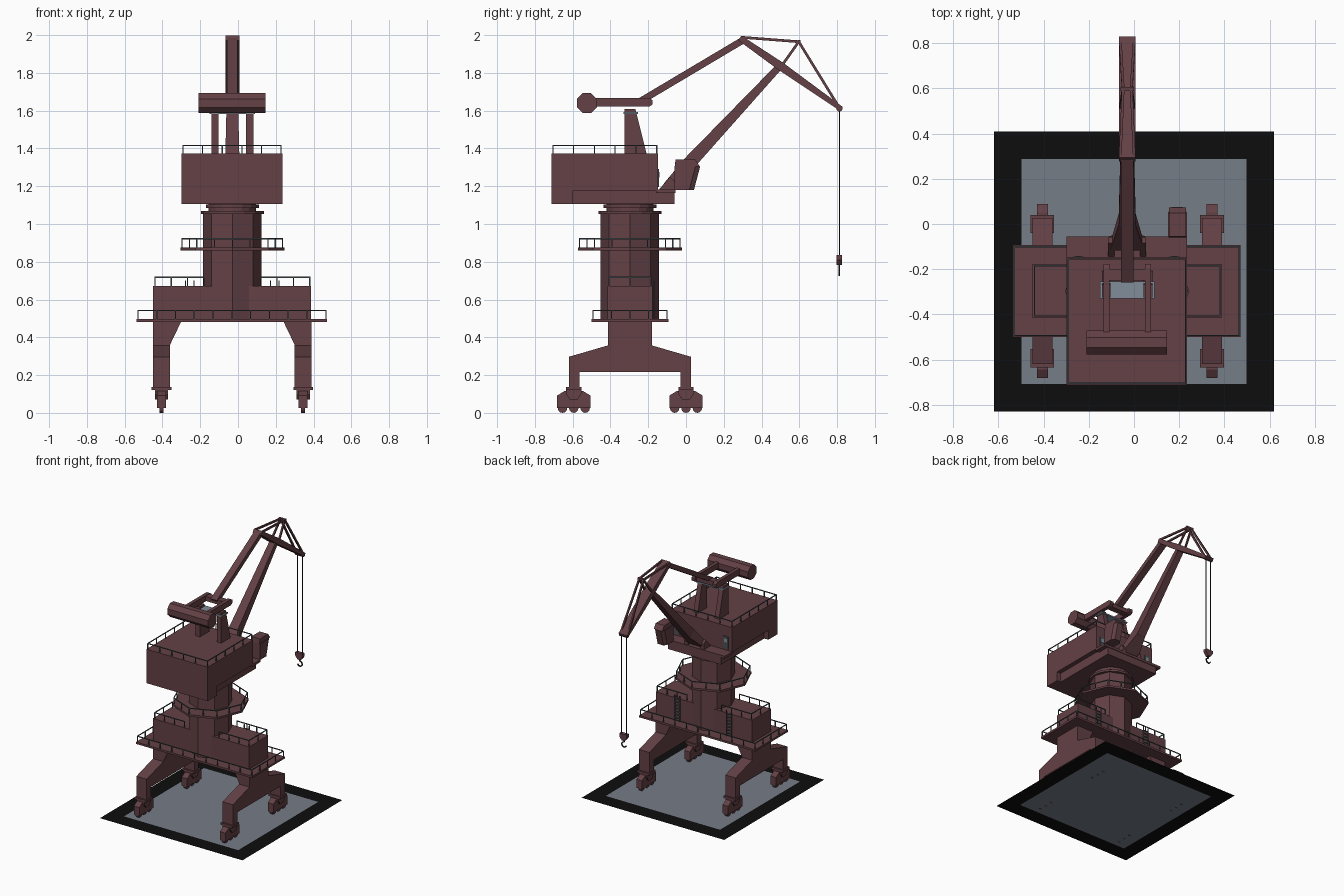
import bpy, bmesh, math
from mathutils import Vector, Matrix

if "Cube" in bpy.data.objects:
    bpy.data.objects.remove(bpy.data.objects["Cube"])

CX, CY = -0.03, -0.297          # slewing axis of the crane


def material(name, rgb):
    m = bpy.data.materials.new(name)
    m.diffuse_color = (*rgb, 1)
    m.use_nodes = True
    m.node_tree.nodes["Principled BSDF"].inputs["Base Color"].default_value = m.diffuse_color
    return m


MAROON = material("maroon paint", (0.125, 0.052, 0.060))
RAIL = material("rail grey", (0.065, 0.085, 0.092))
GRATE = material("grating grey", (0.22, 0.27, 0.32))
STONE = material("paving grey", (0.18, 0.205, 0.245))
BLACK = material("black", (0.004, 0.004, 0.004))
ROPE = material("rope dark", (0.02, 0.015, 0.017))


def finish(name, bm, *mats):
    bmesh.ops.recalc_face_normals(bm, faces=bm.faces)
    me = bpy.data.meshes.new(name)
    bm.to_mesh(me)
    bm.free()
    for m in mats:
        me.materials.append(m)
    ob = bpy.data.objects.new(name, me)
    bpy.context.collection.objects.link(ob)
    return ob


def prism(name, profile, axis, a, b, mat=MAROON):
    """Extrude a 2D profile along x (yz), y (xz) or z (xy)."""
    place = {"x": lambda u, v, t: (t, u, v), "y": lambda u, v, t: (u, t, v),
             "z": lambda u, v, t: (u, v, t)}[axis]
    bm = bmesh.new()
    lo = [bm.verts.new(place(u, v, a)) for u, v in profile]
    hi = [bm.verts.new(place(u, v, b)) for u, v in profile]
    bm.faces.new(lo)
    bm.faces.new(hi)
    n = len(lo)
    for i in range(n):
        bm.faces.new((lo[i], lo[(i + 1) % n], hi[(i + 1) % n], hi[i]))
    return finish(name, bm, mat)


def box(name, x0, x1, y0, y1, z0, z1, mat=MAROON):
    return prism(name, [(x0, y0), (x1, y0), (x1, y1), (x0, y1)], "z", z0, z1, mat)


def ngon(r, n, cx, cy, turn=0.0):
    return [(cx + r * math.cos(turn + math.tau * i / n),
             cy + r * math.sin(turn + math.tau * i / n)) for i in range(n)]


def bar(bm, p, q, w0, h0, w1=None, h1=None):
    """Rectangular bar from p to q, w across and h deep, optionally tapered."""
    p, q = Vector(p), Vector(q)
    d = (q - p).normalized()
    s = Vector((1, 0, 0)) if abs(d.x) < 0.9 else Vector((0, 1, 0))
    s = (s - d * s.dot(d)).normalized()
    u = d.cross(s)
    ends = []
    for c, w, h in ((p, w0, h0), (q, w1 or w0, h1 or h0)):
        ends.append([bm.verts.new(c + s * w * i / 2 + u * h * j / 2)
                     for i, j in ((-1, -1), (1, -1), (1, 1), (-1, 1))])
    bm.faces.new(ends[0])
    bm.faces.new(ends[1])
    for i in range(4):
        k = (i + 1) % 4
        bm.faces.new((ends[0][i], ends[0][k], ends[1][k], ends[1][i]))


def bars(name, segs, w, h, mat=MAROON):
    bm = bmesh.new()
    for p, q in segs:
        bar(bm, p, q, w, h)
    return finish(name, bm, mat)


def railing(name, pts, z, height, closed=True, step=0.1):
    segs = []
    for i in range(len(pts) if closed else len(pts) - 1):
        a, b = Vector((*pts[i], z)), Vector((*pts[(i + 1) % len(pts)], z))
        top = Vector((0, 0, height))
        segs.append((a + top, b + top))
        n = max(1, round((b - a).length / step))
        for k in range(n + 1):
            c = a.lerp(b, k / n)
            segs.append((c, c + top))
    bars(name, segs, 0.006, 0.006, RAIL)


def rect(x0, x1, y0, y1):
    return [(x0, y0), (x1, y0), (x1, y1), (x0, y1)]


# Quay paving with a black border
bm = bmesh.new()
xs, ys = (-0.62, -0.497, 0.497, 0.62), (-0.83, -0.707, 0.287, 0.41)
g = [[bm.verts.new((x, y, 0.002)) for y in ys] for x in xs]
for i in range(3):
    for j in range(3):
        f = bm.faces.new((g[i][j], g[i + 1][j], g[i + 1][j + 1], g[i][j + 1]))
        f.material_index = 0 if i == j == 1 else 1
finish("quay_ground", bm, STONE, BLACK)

# Portal legs, gussets and bogies
half = [(0.117, 0.485), (0.117, 0.357), (0.323, 0.297), (0.323, 0.13), (0.268, 0.13), (0.268, 0.217)]
leg = [(CY + y, z) for y, z in half] + [(CY - y, z) for y, z in reversed(half)]
for side, s in (("left", -1), ("right", 1)):
    lx = CX + s * 0.375
    prism(f"{side}_leg_frame", leg, "x", lx - 0.045, lx + 0.045)
    inner = lx - s * 0.045
    prism(f"{side}_gusset", [(inner, 0.36), (inner, 0.485), (inner - s * 0.06, 0.485)],
          "y", CY - 0.117, CY + 0.117)
    for end, e in (("front", -1), ("back", 1)):
        by = CY + e * 0.297
        tag = f"{side}_{end}"
        box(tag + "_leg_foot", lx - 0.052, lx + 0.052, by - 0.04, by + 0.04, 0.12, 0.136)
        prism(tag + "_pivot", [(by - 0.04, 0.12), (by + 0.04, 0.12), (by + 0.04, 0.1), (by + 0.02, 0.07),
                               (by - 0.02, 0.07), (by - 0.04, 0.1)], "x", lx - 0.035, lx + 0.035)
        prism(tag + "_bogie", [(by - 0.088, 0.025), (by + 0.088, 0.025), (by + 0.088, 0.092), (by + 0.05, 0.115),
                               (by - 0.05, 0.115), (by - 0.088, 0.092)], "x", lx - 0.024, lx + 0.024)
        for k in (-1, 0, 1):
            prism(tag + "_wheel", ngon(0.025, 12, by + k * 0.06, 0.025), "x", lx - 0.011, lx + 0.011)

# Portal deck, cross body and their railings
box("portal_deck", -0.537, 0.472, -0.5, -0.093, 0.482, 0.497)
railing("portal_deck_railing", rect(-0.53, 0.465, -0.493, -0.1), 0.497, 0.045)
box("portal_body", -0.45, 0.387, -0.415, -0.177, 0.49, 0.673)
for s in (-1, 1):
    xi, xo = CX + s * 0.15, CX + s * 0.41
    railing("portal_body_railing", [(xi, -0.407), (xo, -0.407), (xo, -0.185), (xi, -0.185)],
            0.673, 0.045, False)
    # Ladders up the back of the body
    lx = CX + s * 0.225
    segs = [((lx + d, -0.17, 0.497), (lx + d, -0.17, 0.70)) for d in (-0.022, 0.022)]
    segs += [((lx - 0.022, -0.17, 0.52 + k * 0.025), (lx + 0.022, -0.17, 0.52 + k * 0.025)) for k in range(7)]
    bars("body_ladder", segs, 0.006, 0.006, RAIL)

# Octagonal tower, walkway and slewing rings
prism("tower", ngon(0.155, 8, CX, CY), "z", 0.49, 1.056)
prism("tower_walkway", ngon(0.275, 8, CX, CY), "z", 0.86, 0.875)
railing("walkway_railing", ngon(0.266, 8, CX, CY), 0.875, 0.047)
prism("lower_slewing_ring", ngon(0.167, 16, CX, CY), "z", 1.054, 1.07)
prism("slewing_neck", ngon(0.125, 16, CX, CY), "z", 1.07, 1.11)
prism("upper_slewing_ring", ngon(0.14, 16, CX, CY), "z", 1.086, 1.104)

# Machine house with slewing deck and rear ballast
box("slewing_deck", -0.262, 0.2, -0.6, -0.06, 1.105, 1.18)
box("deck_front_lip", -0.298, 0.235, -0.16, -0.055, 1.163, 1.182)
box("machine_house", -0.298, 0.235, -0.712, -0.148, 1.178, 1.372)
box("house_ballast", -0.298, 0.235, -0.712, -0.598, 1.105, 1.18)
railing("house_roof_railing", rect(-0.291, 0.228, -0.705, -0.155), 1.372, 0.044)
for x in (-0.245, 0.18):
    box("house_door", x - 0.022, x + 0.022, -0.15, -0.143, 1.195, 1.29, RAIL)
    box("door_window", x - 0.011, x + 0.011, -0.145, -0.141, 1.245, 1.275, GRATE)

# Operator cab, its front leaning back toward the floor
cab = prism("operator_cab", [(0.15, -0.06), (0.234, -0.06), (0.234, 0.05), (0.217, 0.075),
                             (0.167, 0.075), (0.15, 0.05)], "z", 1.18, 1.305)
for v in cab.data.vertices:
    if v.co.z < 1.2 and v.co.y > 0:
        v.co.y -= 0.033
prism("cab_roof", [(-0.06, 1.305), (0.073, 1.305), (0.048, 1.342), (-0.055, 1.342)], "x", 0.155, 0.229)

# A-frame posts with top grating
for s in (-1, 1):
    px = CX + s * 0.092
    prism("a_frame_post", [(-0.325, 1.37), (-0.208, 1.37), (-0.268, 1.61), (-0.325, 1.61)],
          "x", px - 0.019, px + 0.019)
    # Rocking arms carrying the counterweight
    ax = CX + s * 0.092
    prism("counterweight_arm", [(-0.5, 1.621), (-0.195, 1.621), (-0.178, 1.632), (-0.178, 1.656),
                                (-0.195, 1.667), (-0.5, 1.667)], "x", ax - 0.014, ax + 0.014)
box("a_frame_grating", -0.15, 0.09, -0.33, -0.255, 1.582, 1.592, GRATE)
box("arm_cross_beam", -0.125, 0.065, -0.25, -0.2, 1.626, 1.662)
prism("counterweight", ngon(0.0575, 8, -0.525, 1.64, math.pi / 8), "x", -0.21, 0.145)

# Main boom with flared foot and hinge brackets
bm = bmesh.new()
bar(bm, (CX, 0.02, 1.325), (CX, 0.505, 1.845), 0.075, 0.07, 0.05, 0.035)
bar(bm, (CX, -0.1, 1.20), (CX, 0.02, 1.325), 0.15, 0.045, 0.075, 0.07)
finish("main_boom", bm, MAROON)
for s in (-1, 1):
    hx = CX + s * 0.07
    prism("boom_hinge", [(-0.145, 1.18), (-0.06, 1.18), (-0.06, 1.225), (-0.085, 1.25)],
          "x", hx - 0.014, hx + 0.014)

# Tie beam and fly jib
bars("tie_beam", [((CX, -0.25, 1.645), (CX, 0.305, 1.975))], 0.054, 0.036)
bm = bmesh.new()
bar(bm, (CX, 0.285, 1.985), (CX, 0.50, 1.836), 0.074, 0.03, 0.074, 0.045)
bar(bm, (CX, 0.50, 1.836), (CX, 0.822, 1.61), 0.074, 0.045, 0.074, 0.025)
finish("fly_jib", bm, MAROON)

# Bracing struts over the jib
segs = []
for s in (-1, 1):
    x = CX + s * 0.031
    apex = (CX + s * 0.018, 0.597, 1.965)
    segs += [((x, 0.30, 1.988), apex), (apex, (x, 0.812, 1.615)), ((x, 0.505, 1.835), apex)]
bars("jib_struts", segs, 0.012, 0.014)
bars("strut_cross_bar", [((CX - 0.03, 0.597, 1.965), (CX + 0.03, 0.597, 1.965))], 0.016, 0.016)
prism("jib_head_pulley", ngon(0.017, 10, 0.812, 1.612), "x", CX - 0.034, CX + 0.034)

# Hoist ropes, hook block and hook
bars("hoist_ropes", [((CX + s * 0.022, 0.812, 0.825), (CX + s * 0.022, 0.812, 1.61)) for s in (-1, 1)],
     0.005, 0.005, ROPE)
prism("hook_block", [(CX - 0.032, 0.835), (CX + 0.032, 0.835), (CX + 0.032, 0.81), (CX + 0.012, 0.783),
                     (CX - 0.012, 0.783), (CX - 0.032, 0.81)], "y", 0.798, 0.826)
arc = [(CX + 0.02 * math.cos(a), 0.812, 0.748 + 0.02 * math.sin(a))
       for a in (math.pi / 2 - k * math.pi / 5 for k in range(8))]
bars("hook", [((CX, 0.812, 0.79), arc[0])] + list(zip(arc, arc[1:])), 0.008, 0.008, ROPE)
